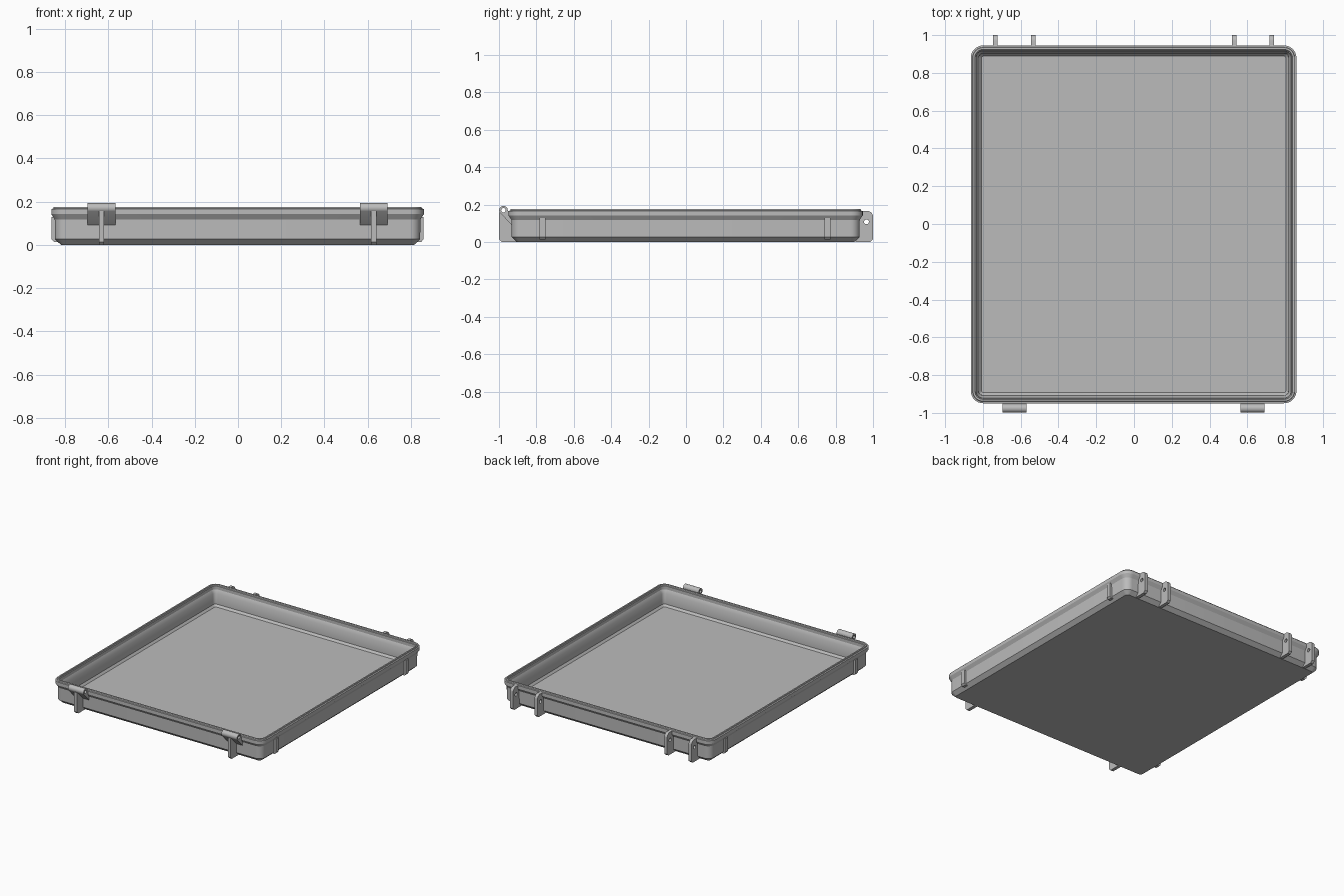
import bpy, bmesh, math
from math import pi, cos, sin

if "Cube" in bpy.data.objects:
    bpy.data.objects.remove(bpy.data.objects["Cube"])

grey = bpy.data.materials.new("plain_grey")
grey.diffuse_color = (0.5, 0.5, 0.5, 1)
grey.use_nodes = True
grey.node_tree.nodes["Principled BSDF"].inputs["Base Color"].default_value = grey.diffuse_color
CX, CY = -0.002, -0.002          # slight offset of the tray body
HX, HY, R = 0.862, 0.947, 0.065  # rim half sizes and corner radius


def finish(ob):
    ob.data.materials.clear()
    ob.data.materials.append(grey)
    bpy.ops.object.select_all(action='DESELECT')
    ob.select_set(True)
    bpy.context.view_layer.objects.active = ob
    bpy.ops.object.shade_smooth_by_angle(angle=math.radians(30))


def arc(cx, cy, r, a0, a1, n):
    return [(cx + r * cos(a0 + (a1 - a0) * i / n),
             cy + r * sin(a0 + (a1 - a0) * i / n)) for i in range(n + 1)]


def rounded_rect(inset):
    r = max(R - inset, 0.012)
    x, y = HX - inset - r, HY - inset - r
    pts = []
    for k, (sx, sy) in enumerate([(1, 1), (-1, 1), (-1, -1), (1, -1)]):
        pts += arc(CX + sx * x, CY + sy * y, r, k * pi / 2, (k + 1) * pi / 2, 8)
    return pts


def plate(name, outline, centre, width, axis='X', hole=None):
    """Extrude a side profile along x (profile = y, z) or y (profile = x, z)."""
    cu = bpy.data.curves.new(name, 'CURVE')
    cu.dimensions, cu.fill_mode, cu.extrude = '2D', 'BOTH', width / 2
    for loop in [outline] + ([hole] if hole else []):
        sp = cu.splines.new('POLY')
        sp.points.add(len(loop) - 1)
        for p, (u, v) in zip(sp.points, loop):
            p.co = (u, v, 0, 1)
        sp.use_cyclic_u = True
    ob = bpy.data.objects.new(name, cu)
    bpy.context.collection.objects.link(ob)
    if axis == 'X':
        ob.rotation_euler, ob.location = (pi / 2, 0, pi / 2), (centre, 0, 0)
    else:
        ob.rotation_euler, ob.location = (pi / 2, 0, 0), (0, centre, 0)
    bpy.ops.object.select_all(action='DESELECT')
    ob.select_set(True)
    bpy.context.view_layer.objects.active = ob
    bpy.ops.object.convert(target='MESH')
    ob = bpy.context.object
    bm = bmesh.new()
    bm.from_mesh(ob.data)
    bmesh.ops.remove_doubles(bm, verts=bm.verts, dist=1e-5)
    bmesh.ops.recalc_face_normals(bm, faces=bm.faces)
    bm.to_mesh(ob.data)
    bm.free()
    finish(ob)


# Tray: wall section (inset, height) from underside, over the rim, to the floor
section = [(0.045, 0), (0.017, 0.026), (0.016, 0.118), (0.0, 0.142), (0.0, 0.166),
           (0.009, 0.168), (0.011, 0.176), (0.021, 0.176), (0.023, 0.168),
           (0.028, 0.166), (0.028, 0.142), (0.042, 0.118), (0.043, 0.04), (0.056, 0.025)]
bm = bmesh.new()
rings = [[bm.verts.new((x, y, z)) for x, y in rounded_rect(i)] for i, z in section]
for a, b in zip(rings, rings[1:]):
    for i in range(len(a)):
        j = (i + 1) % len(a)
        bm.faces.new((a[i], a[j], b[j], b[i]))
bm.faces.new(rings[0][::-1])   # underside
bm.faces.new(rings[-1])        # floor
bmesh.ops.recalc_face_normals(bm, faces=bm.faces)
me = bpy.data.meshes.new("tray")
bm.to_mesh(me)
bm.free()
tray = bpy.data.objects.new("tray", me)
bpy.context.collection.objects.link(tray)
finish(tray)

# Back hinge lugs with pin holes
lug = [(0.905, 0), (0.985, 0), (1.0, 0.014)] + arc(0.97, 0.136, 0.03, 0, pi / 2, 8) + [(0.925, 0.166)]
for s in (-1, 1):
    for x in (0.532, 0.732):
        plate("hinge_lug", lug, CX + s * x, 0.024, hole=arc(0.965, 0.108, 0.013, 0, 2 * pi * 15 / 16, 15))

# Front latch barrels with sloped brackets, each on a rib
barrel = arc(-0.976, 0.17, 0.023, 0, pi * 1.22, 16) + [(-0.93, 0.09), (-0.925, 0.14)]
bore = arc(-0.976, 0.17, 0.012, 0, 2 * pi * 15 / 16, 15)
rib = [(-0.905, 0), (-0.985, 0), (-0.999, 0.014), (-0.999, 0.157), (-0.925, 0.157)]
for s in (-1, 1):
    plate("latch_barrel", barrel, CX + s * 0.63, 0.128, hole=bore)
    plate("latch_rib", rib, CX + s * 0.63, 0.024)

# Side ribs
for sx in (-1, 1):
    side = [(CX + sx * x, z) for x, z in
            [(0.825, 0.014), (0.85, 0.014), (0.861, 0.026), (0.861, 0.128), (0.83, 0.128)]]
    for sy in (-1, 1):
        plate("side_rib", side, -0.005 + sy * 0.762, 0.032, axis='Y')
